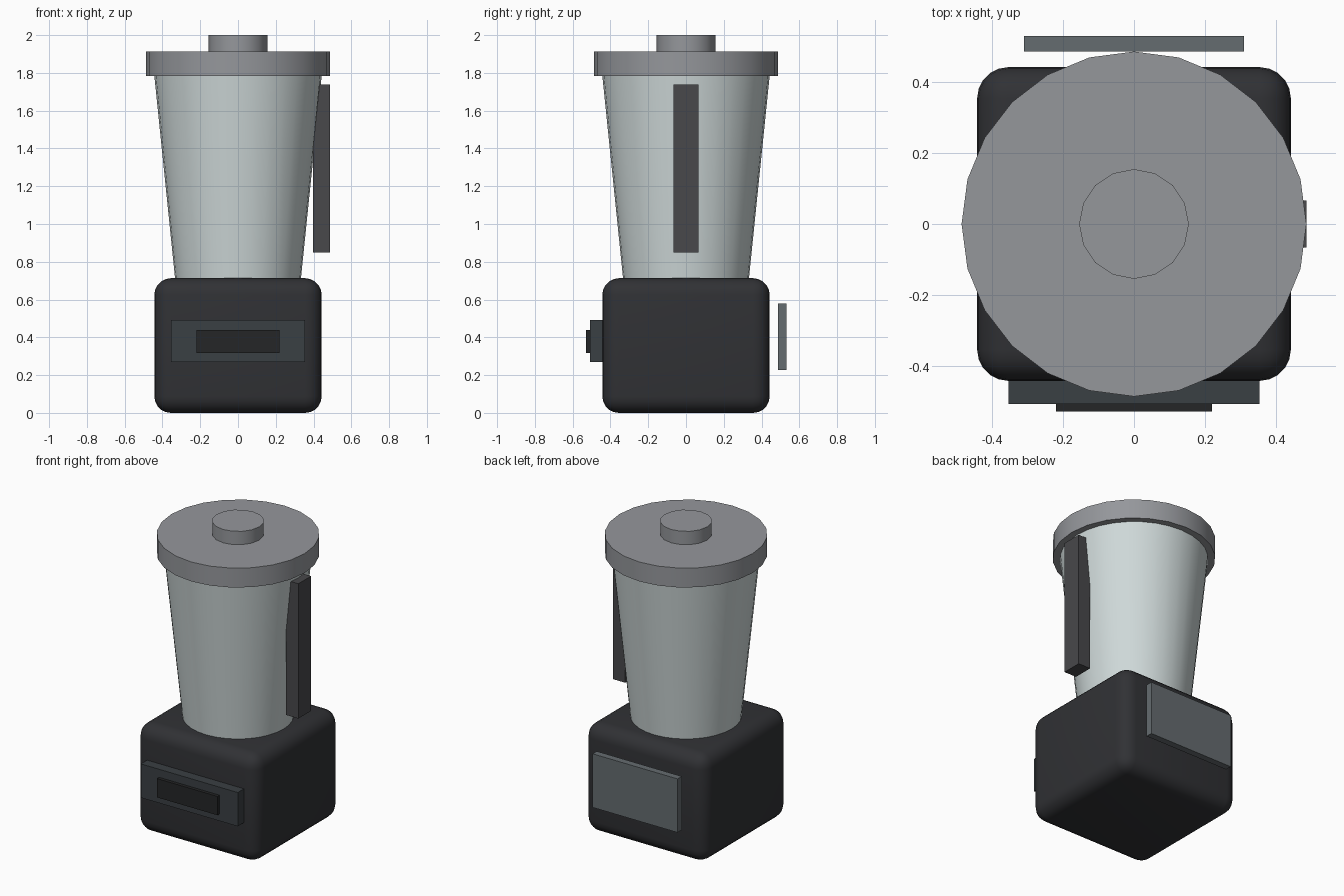
import bpy
import math

if "Cube" in bpy.data.objects:
    bpy.data.objects.remove(bpy.data.objects["Cube"])


def paint(obj, name, rgb):
    mat = bpy.data.materials.get(name) or bpy.data.materials.new(name)
    mat.diffuse_color = (*rgb, 1)
    mat.use_nodes = True
    mat.node_tree.nodes["Principled BSDF"].inputs["Base Color"].default_value = mat.diffuse_color
    obj.data.materials.append(mat)


def box(name, x, y, z, mat, bevel=0, segments=5):
    """Box from (min, max) ranges, optionally with rounded edges."""
    bpy.ops.mesh.primitive_cube_add(
        size=1, location=[(a + b) / 2 for a, b in (x, y, z)])
    obj = bpy.context.object
    obj.name = name
    obj.scale = [b - a for a, b in (x, y, z)]
    bpy.ops.object.transform_apply(location=False, rotation=False, scale=True)
    if bevel:
        bpy.ops.object.shade_smooth()
        mod = obj.modifiers.new("rounding", 'BEVEL')
        mod.width = bevel
        mod.segments = segments
    paint(obj, *mat)
    return obj


def tapered(name, r_bottom, r_top, z0, z1, sides, mat):
    """Upright cylinder or cone frustum with smooth sides and sharp rims."""
    bpy.ops.mesh.primitive_cone_add(
        vertices=sides, radius1=r_bottom, radius2=r_top,
        depth=z1 - z0, location=(0, 0, (z0 + z1) / 2))
    obj = bpy.context.object
    obj.name = name
    bpy.ops.object.shade_smooth_by_angle(angle=math.radians(30))
    paint(obj, *mat)
    return obj


BODY = ("body_black", (0.03, 0.031, 0.035))
PANEL = ("panel_dark", (0.042, 0.05, 0.056))
DISPLAY = ("display_black", (0.018, 0.019, 0.02))
HANDLE = ("handle_dark", (0.065, 0.065, 0.07))
PLATE = ("plate_grey", (0.13, 0.15, 0.16))
GLASS = ("jar_glass", (0.62, 0.69, 0.69))
LID = ("lid_grey", (0.3, 0.31, 0.33))

# Motor base
box("motor_base", (-0.443, 0.443), (-0.443, 0.443), (0, 0.713), BODY, bevel=0.088)

# Front controls and rear plate
box("control_panel", (-0.354, 0.354), (-0.508, -0.42), (0.27, 0.493), PANEL)
box("control_display", (-0.221, 0.221), (-0.53, -0.486), (0.316, 0.44), DISPLAY)
box("rear_plate", (-0.31, 0.31), (0.487, 0.531), (0.226, 0.58), PLATE)

# Jar, handle, lid and cap
tapered("jar", 0.333, 0.443, 0.71, 1.785, 32, GLASS)
box("jar_handle", (0.398, 0.487), (-0.066, 0.066), (0.848, 1.738), HANDLE)
tapered("lid", 0.487, 0.487, 1.784, 1.912, 24, LID)
tapered("lid_cap", 0.155, 0.155, 1.90, 2.0, 16, LID)
